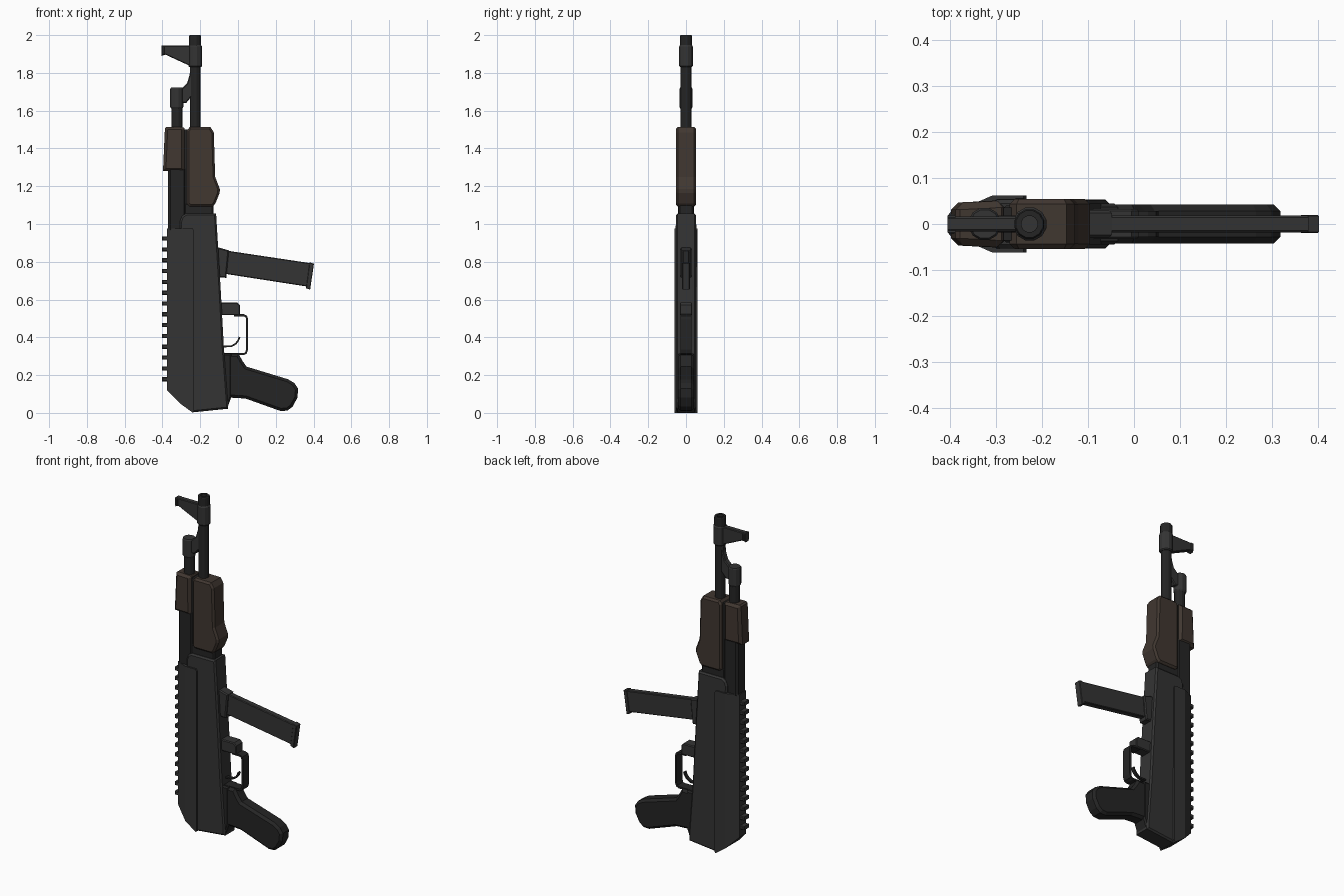
import bpy, bmesh
from math import cos, sin, pi
from mathutils import Vector

if "Cube" in bpy.data.objects:
    bpy.data.objects.remove(bpy.data.objects["Cube"])


def material(name, rgb):
    m = bpy.data.materials.new(name)
    m.diffuse_color = (*rgb, 1)
    m.use_nodes = True
    m.node_tree.nodes["Principled BSDF"].inputs["Base Color"].default_value = m.diffuse_color
    return m


STEEL = material("steel", (0.034, 0.034, 0.034))
DARK = material("dark_steel", (0.018, 0.018, 0.018))
WOOD = material("brown_furniture", (0.052, 0.038, 0.030))


def finish(name, bm, mat):
    bmesh.ops.recalc_face_normals(bm, faces=bm.faces)
    me = bpy.data.meshes.new(name)
    bm.to_mesh(me)
    bm.free()
    me.materials.append(mat)
    ob = bpy.data.objects.new(name, me)
    bpy.context.collection.objects.link(ob)
    return ob


def prism(name, pts, half, mat, bevel=0.0):
    """Extrude an x-z profile to both sides of y = 0; half may depend on x."""
    h = half if callable(half) else (lambda x: half)
    bm = bmesh.new()
    a = [bm.verts.new((x, -h(x), z)) for x, z in pts]
    b = [bm.verts.new((x, h(x), z)) for x, z in pts]
    caps = [bm.faces.new(a), bm.faces.new(b[::-1])]
    n = len(pts)
    for i in range(n):
        j = (i + 1) % n
        bm.faces.new((a[j], a[i], b[i], b[j]))
    bmesh.ops.recalc_face_normals(bm, faces=bm.faces)
    if bevel:
        rim = list({e for f in caps for e in f.edges})
        bmesh.ops.bevel(bm, geom=rim, offset=bevel, segments=1, affect='EDGES')
    return finish(name, bm, mat)


def box(name, x0, x1, z0, z1, half, mat, bevel=0.0):
    return prism(name, [(x0, z0), (x1, z0), (x1, z1), (x0, z1)], half, mat, bevel)


def strip(name, path, thick, half, mat):
    """Bent flat strip following an x-z path."""
    p = [Vector(q) for q in path]
    left, right = [], []
    for i, q in enumerate(p):
        d = (p[min(i + 1, len(p) - 1)] - p[max(i - 1, 0)]).normalized()
        nrm = Vector((-d.y, d.x)) * thick / 2
        left.append(tuple(q + nrm))
        right.append(tuple(q - nrm))
    return prism(name, left + right[::-1], half, mat)


def turned(name, x, rings, mat, sides=12):
    """Vertical round part from (radius, z) rings."""
    bm = bmesh.new()
    loops = [[bm.verts.new((x + r * cos(2 * pi * (k + .5) / sides),
                            r * sin(2 * pi * (k + .5) / sides), z))
              for k in range(sides)] for r, z in rings]
    for lo, hi in zip(loops, loops[1:]):
        for k in range(sides):
            m = (k + 1) % sides
            bm.faces.new((lo[k], lo[m], hi[m], hi[k]))
    bm.faces.new(loops[0][::-1])
    bm.faces.new(loops[-1])
    return finish(name, bm, mat)


# Receiver body and stepped top cover
prism("receiver", [(-.36, .13), (-.30, .05), (-.238, .003), (-.053, .022), (-.053, .06),
                   (-.075, .35), (-.092, .66), (-.116, 1.056), (-.275, 1.056),
                   (-.297, 1.042), (-.307, 1.015), (-.307, .95), (-.36, .95)],
      lambda x: .053 if x > -.32 else .036, STEEL, .009)
prism("cover_panel", [(-.307, .05), (-.238, 0), (-.233, .01), (-.233, .965),
                      (-.240, .976), (-.307, .976)], .062, STEEL)
prism("cover_slope", [(-.376, .12), (-.307, .05), (-.307, .976), (-.376, .976)],
      lambda x: .032 + (x + .376) * .435, STEEL)

# Rail teeth
for i in range(14):
    z = .178 + i * .0573
    box(f"rail_tooth_{i + 1}", -.402, -.37, z - .011, z + .011, .026, STEEL, .004)

# Connecting block under the handguards
box("rear_sight_block", -.37, -.275, .96, 1.30, .042, DARK, .012)
box("barrel_block", -.285, -.13, 1.03, 1.11, .040, DARK, .008)
box("handguard_core", -.30, -.25, 1.10, 1.50, .036, DARK)

# Brown handguards
prism("upper_handguard", [(-.397, 1.28), (-.283, 1.28), (-.283, 1.505), (-.288, 1.512),
                          (-.378, 1.514), (-.387, 1.506)],
      lambda x: .051 if x > -.33 else .046, WOOD, .015)
prism("lower_handguard", [(-.270, 1.107), (-.255, 1.092), (-.135, 1.092), (-.120, 1.108),
                          (-.097, 1.165), (-.096, 1.185), (-.121, 1.25), (-.128, 1.485),
                          (-.146, 1.513), (-.255, 1.514), (-.270, 1.495)],
      .054, WOOD, .011)

# Gas tube, gas block and its arm to the barrel
turned("gas_tube", -.322, [(.030, 1.49), (.030, 1.63)], DARK)
turned("gas_block", -.324, [(.030, 1.61), (.036, 1.62), (.036, 1.715), (.032, 1.722)], STEEL)
prism("gas_arm", [(-.30, 1.64), (-.275, 1.64), (-.25, 1.67), (-.225, 1.67), (-.225, 1.845),
                  (-.252, 1.845), (-.256, 1.79), (-.27, 1.745), (-.30, 1.715)],
      .018, STEEL, .005)

# Barrel with hollow muzzle, sight collar and sight arm
turned("barrel", -.227, [(.029, 1.06), (.029, 1.93), (.033, 1.94), (.033, 1.995),
                         (.030, 2.0), (.018, 2.0), (.018, 1.94)], DARK)
turned("sight_collar", -.226, [(.032, 1.83), (.037, 1.836), (.037, 1.94), (.032, 1.947)], STEEL)
prism("sight_arm", [(-.405, 1.89), (-.385, 1.897), (-.25, 1.835), (-.23, 1.835),
                    (-.23, 1.945), (-.405, 1.945)], .016, STEEL, .004)
box("sight_tip", -.405, -.388, 1.897, 1.943, .022, STEEL, .004)

# Magazine: well, body and end cap
prism("magazine_well", [(-.125, .875), (-.10, .875), (-.048, .860), (-.062, .715),
                        (-.125, .72)], .030, STEEL, .006)
prism("magazine", [(-.08, .862), (.388, .792), (.372, .668), (-.08, .738)], .018, STEEL, .004)
prism("magazine_cap", [(.378, .797), (.402, .790), (.382, .652), (.360, .660)],
      .020, STEEL, .003)

# Trigger group
prism("guard_block", [(-.11, .585), (-.005, .585), (.010, .570), (.010, .517), (-.11, .517)],
      .033, STEEL, .005)
strip("trigger_guard", [(-.02, .517), (.030, .517), (.044, .510), (.048, .495), (.048, .335),
                        (.042, .317), (.030, .311), (-.09, .311)], .011, .028, DARK)
strip("trigger", [(-.09, .350), (-.06, .352), (-.035, .353), (-.012, .366), (.002, .385),
                  (.008, .402)], .009, .010, DARK)

# Grip and its mount
prism("grip_mount", [(-.10, .315), (-.035, .315), (-.035, .085), (-.055, .03), (-.10, .04)],
      .045, DARK, .008)
prism("pistol_grip", [(-.06, .312), (.003, .312), (.024, .275), (.045, .245), (.265, .178),
                      (.298, .158), (.318, .128), (.315, .082), (.290, .034), (.262, .012),
                      (.225, .010), (.04, .076), (-.06, .082)], .042, DARK, .014)
